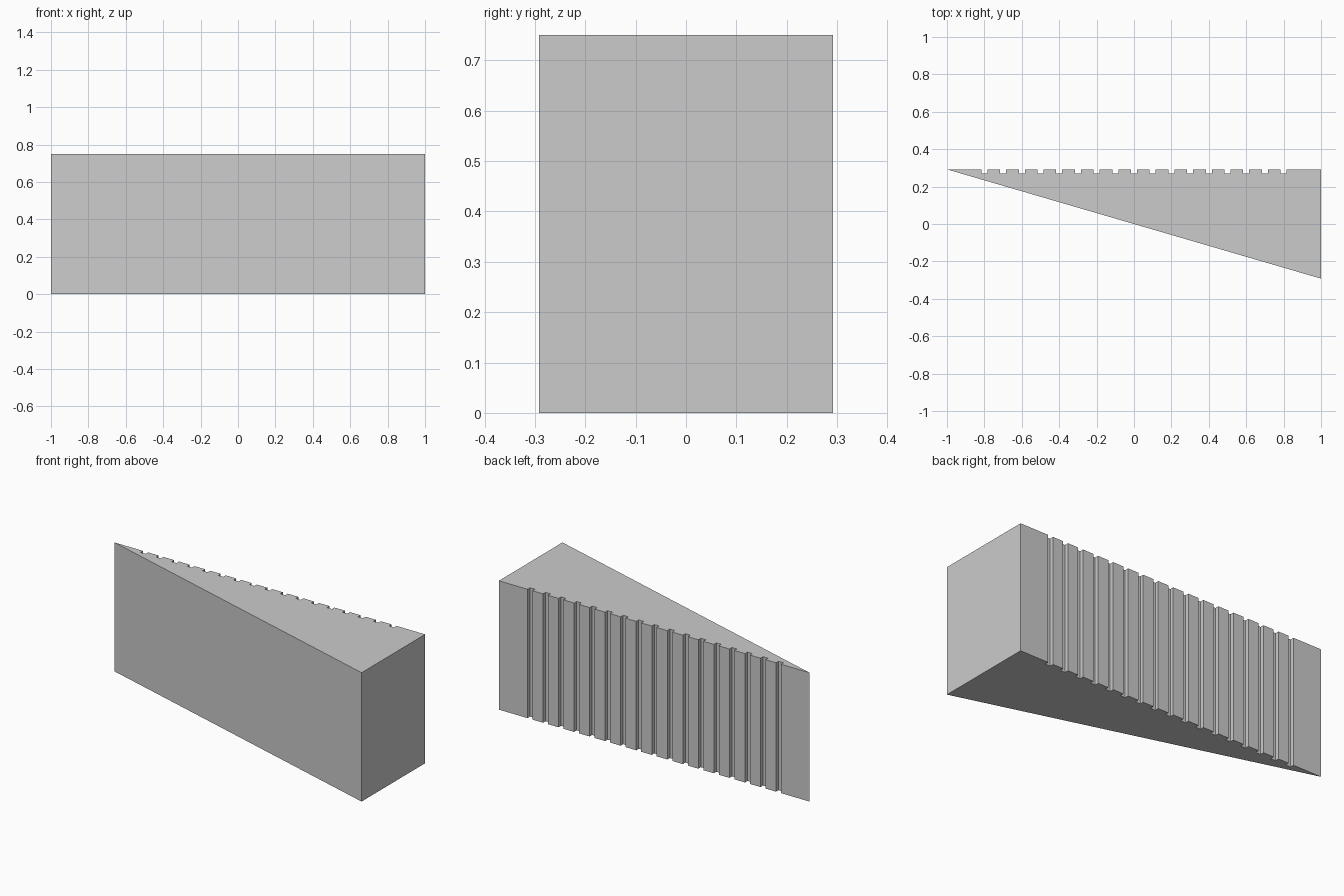
import bpy, bmesh

if "Cube" in bpy.data.objects:
    bpy.data.objects.remove(bpy.data.objects["Cube"])

HALF_Y, HEIGHT = 0.292, 0.75
GROOVE_HALF, GROOVE_DEPTH = 0.016, 0.023

# Wedge outline, counter-clockwise from the thin tip; back edge is grooved
outline = [(-1, HALF_Y), (1, -HALF_Y), (1, HALF_Y)]
for i in range(8, -9, -1):
    x = i * 0.1
    a, b = x + GROOVE_HALF, x - GROOVE_HALF
    floor = HALF_Y - GROOVE_DEPTH
    outline += [(a, HALF_Y), (a, floor), (b, floor), (b, HALF_Y)]

# Extrude the outline upward into the solid wedge
bm = bmesh.new()
base = bm.faces.new([bm.verts.new((x, y, 0)) for x, y in outline])
top = bmesh.ops.extrude_face_region(bm, geom=[base], use_keep_orig=True)
bmesh.ops.translate(bm, vec=(0, 0, HEIGHT),
                    verts=[g for g in top["geom"] if isinstance(g, bmesh.types.BMVert)])
bmesh.ops.recalc_face_normals(bm, faces=bm.faces)

mesh = bpy.data.meshes.new("grooved_wedge")
bm.to_mesh(mesh)
bm.free()
wedge = bpy.data.objects.new("grooved_wedge", mesh)
bpy.context.collection.objects.link(wedge)
